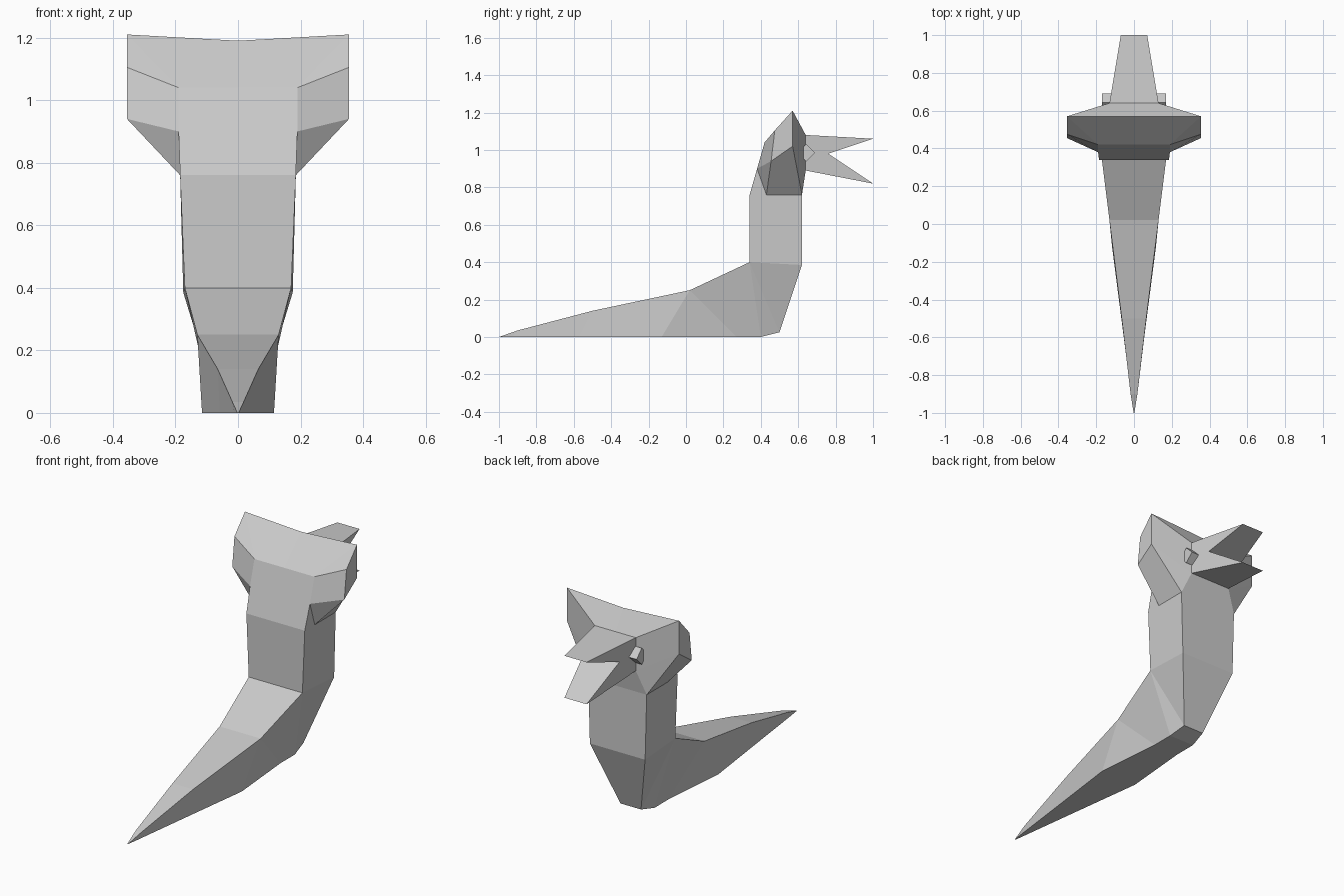
import bpy, bmesh, math

if "Cube" in bpy.data.objects:
    bpy.data.objects.remove(bpy.data.objects["Cube"])


def finish(name, bm):
    bmesh.ops.remove_doubles(bm, verts=bm.verts, dist=0.0005)
    bmesh.ops.recalc_face_normals(bm, faces=bm.faces)
    mesh = bpy.data.meshes.new(name)
    bm.to_mesh(mesh)
    bm.free()
    obj = bpy.data.objects.new(name, mesh)
    bpy.context.collection.objects.link(obj)
    return obj


def mirrored(name, points, faces):
    """Build named half faces on both sides; capital letters lie on x = 0."""
    bm = bmesh.new()
    for side in (1, -1):
        for face in faces.split():
            vs = []
            for ch in face:
                x, y, z = points[ch.lower()]
                vs.append(bm.verts.new((0 if ch.isupper() else side * x, y, z)))
            bm.faces.new(vs)
    return finish(name, bm)


# tail and neck: rings of (upper y, z, half width, lower y, z, half width)
rings = [
    (-1.0, 0.0, 0.002, -1.0, 0.0, 0.002),
    (-0.9, 0.035, 0.018, -0.93, 0.0, 0.012),
    (-0.5, 0.14, 0.065, -0.57, 0.0, 0.058),
    (0.02, 0.25, 0.13, -0.13, 0.0, 0.115),
    (0.02, 0.25, 0.13, 0.27, 0.0, 0.08),
    (0.34, 0.4, 0.17, 0.4, 0.0, 0.08),
    (0.34, 0.4, 0.17, 0.5, 0.025, 0.065),
    (0.34, 0.4, 0.17, 0.62, 0.385, 0.175),
    (0.34, 0.76, 0.185, 0.62, 0.76, 0.185),
]
bm = bmesh.new()
loops = []
for uy, uz, uw, ly, lz, lw in rings:
    loops.append([bm.verts.new(p) for p in
                  ((-uw, uy, uz), (uw, uy, uz), (lw, ly, lz), (-lw, ly, lz))])
for p, q in zip(loops, loops[1:]):
    for i in range(4):
        j = (i + 1) % 4
        bm.faces.new((p[i], p[j], q[j], q[i]))
bmesh.ops.dissolve_degenerate(bm, edges=bm.edges, dist=0.0005)
finish("body", bm)

# hooded head
head = {
    "a": (0.185, 0.34, 0.76), "b": (0.19, 0.38, 0.9), "c": (0.19, 0.42, 1.04),
    "d": (0.355, 0.475, 1.105), "e": (0.355, 0.57, 1.21), "t": (0, 0.57, 1.19),
    "f": (0.355, 0.455, 0.94), "g": (0.355, 0.57, 1.02), "h": (0.185, 0.62, 0.76),
    "k": (0.185, 0.43, 0.76), "u": (0.13, 0.64, 1.08), "l": (0.13, 0.64, 0.89),
}
mirrored("head", head,
         "AabB BbcC CceT cde bfdc dfge bkf khgf akb TeuU egu glu ghl lhHL")

# open beak
beak = {
    "u": head["u"], "l": head["l"], "m": (0.07, 1.0, 1.06),
    "j": (0.11, 0.76, 0.98), "n": (0.07, 1.0, 0.82),
}
mirrored("beak", beak, "UumM MmjJ JjnN NnlL umj ujl ljn")

# diamond eyes
for side, label in ((1, "right"), (-1, "left")):
    bpy.ops.mesh.primitive_cylinder_add(
        vertices=4, radius=0.047, depth=0.07,
        location=(side * 0.135, 0.643, 0.985), rotation=(0, math.pi / 2, 0))
    bpy.context.object.name = "eye_" + label
